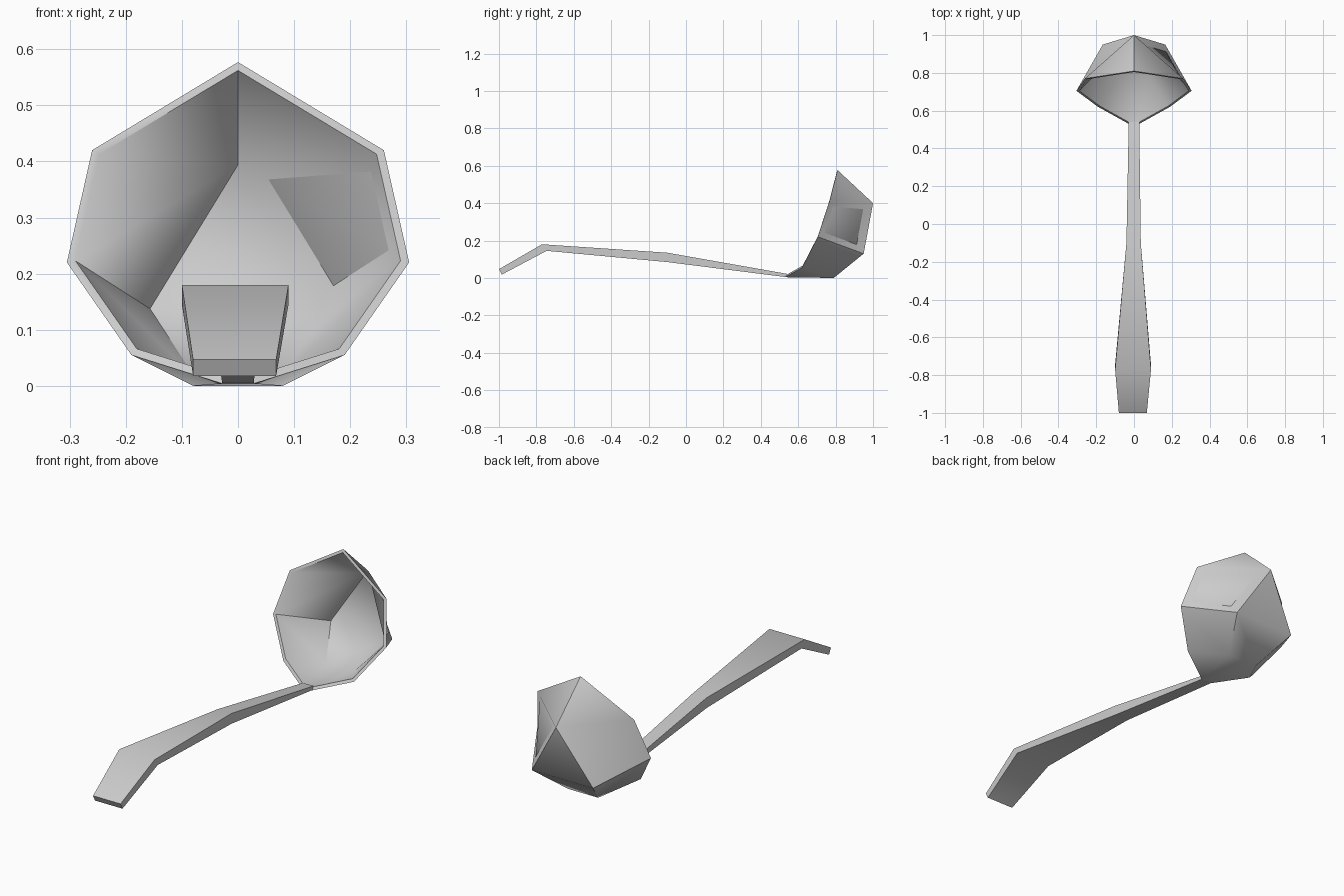
import bpy
import bmesh
import math
from mathutils import Vector

if "Cube" in bpy.data.objects:
    bpy.data.objects.remove(bpy.data.objects["Cube"])

metal = bpy.data.materials.new("grey_metal")
metal.use_nodes = True
GREY = (0.6, 0.6, 0.6, 1)
metal.diffuse_color = GREY
metal.node_tree.nodes["Principled BSDF"].inputs["Base Color"].default_value = GREY


def finish(name, bm, angle):
    """Turn a bmesh into a smooth object with its crisp edges kept."""
    bmesh.ops.recalc_face_normals(bm, faces=bm.faces)
    mesh = bpy.data.meshes.new(name)
    bm.to_mesh(mesh)
    bm.free()
    mesh.materials.append(metal)
    obj = bpy.data.objects.new(name, mesh)
    bpy.context.collection.objects.link(obj)
    bpy.ops.object.select_all(action="DESELECT")
    obj.select_set(True)
    bpy.context.view_layer.objects.active = obj
    bpy.ops.object.shade_smooth_by_angle(angle=math.radians(angle))


# Bowl corners on the +x half; T and A lie on the middle line
CORNERS = {
    "T": (0, 0.81, 0.577),       # rim peak
    "D": (0.26, 0.77, 0.42),     # rim shoulder
    "C": (0.305, 0.705, 0.22),   # rim widest
    "E": (0.19, 0.62, 0.055),    # rim low
    "N": (0.028, 0.53, 0.004),   # neck
    "A": (0, 1.0, 0.40),         # back peak
    "B": (0.165, 0.95, 0.13),    # back corner
    "F": (0.08, 0.79, 0.0),      # base corner
}
CENTRE = Vector((0, 0.705, 0.28))
bm = bmesh.new()


def shell(scale):
    """Corner vertices of one skin; lower case letters are the -x side."""
    verts = {}
    for key, point in CORNERS.items():
        p = CENTRE + (Vector(point) - CENTRE) * scale
        verts[key] = bm.verts.new(p)
        if p.x:
            verts[key.lower()] = bm.verts.new((-p.x, p.y, p.z))
        else:
            verts[key.lower()] = verts[key]
    return verts


def faces(verts, names):
    for name in names.split():
        bm.faces.new([verts[letter] for letter in name])


outer, inner = shell(1), shell(0.95)
half = "TAD BFC FEC FNE"
middle = "ABb BFfb FNnf"
creased, ridged = "ABC ACD", "ABD BCD"
for skin in (outer, inner):
    faces(skin, f"{half} {half.lower()} {middle} {creased.lower()}")
faces(outer, creased)
faces(inner, ridged)

# Rim lip joins both skins
rim = "TDCENnecd"
for i, key in enumerate(rim):
    nxt = rim[(i + 1) % len(rim)]
    bm.faces.new([outer[key], outer[nxt], inner[nxt], inner[key]])
finish("bowl", bm, 50)

# Handle lofted through four sections: left x, right x, (y, z) top, (y, z) bottom
SECTIONS = [
    (-0.08, 0.068, (-1.0, 0.047), (-0.985, 0.018)),
    (-0.10, 0.09, (-0.77, 0.18), (-0.745, 0.145)),
    (-0.04, 0.036, (-0.10, 0.135), (-0.10, 0.085)),
    (-0.028, 0.028, (0.54, 0.022), (0.54, 0.004)),
]
bm = bmesh.new()
rings = []
for left, right, top, bottom in SECTIONS:
    rings.append([bm.verts.new((x, *yz)) for x, yz in
                  ((left, top), (right, top), (right, bottom), (left, bottom))])
for a, b in zip(rings, rings[1:]):
    for i in range(4):
        j = (i + 1) % 4
        bm.faces.new([a[i], a[j], b[j], b[i]])
bm.faces.new(rings[0])
bm.faces.new(rings[-1])
finish("handle", bm, 50)
